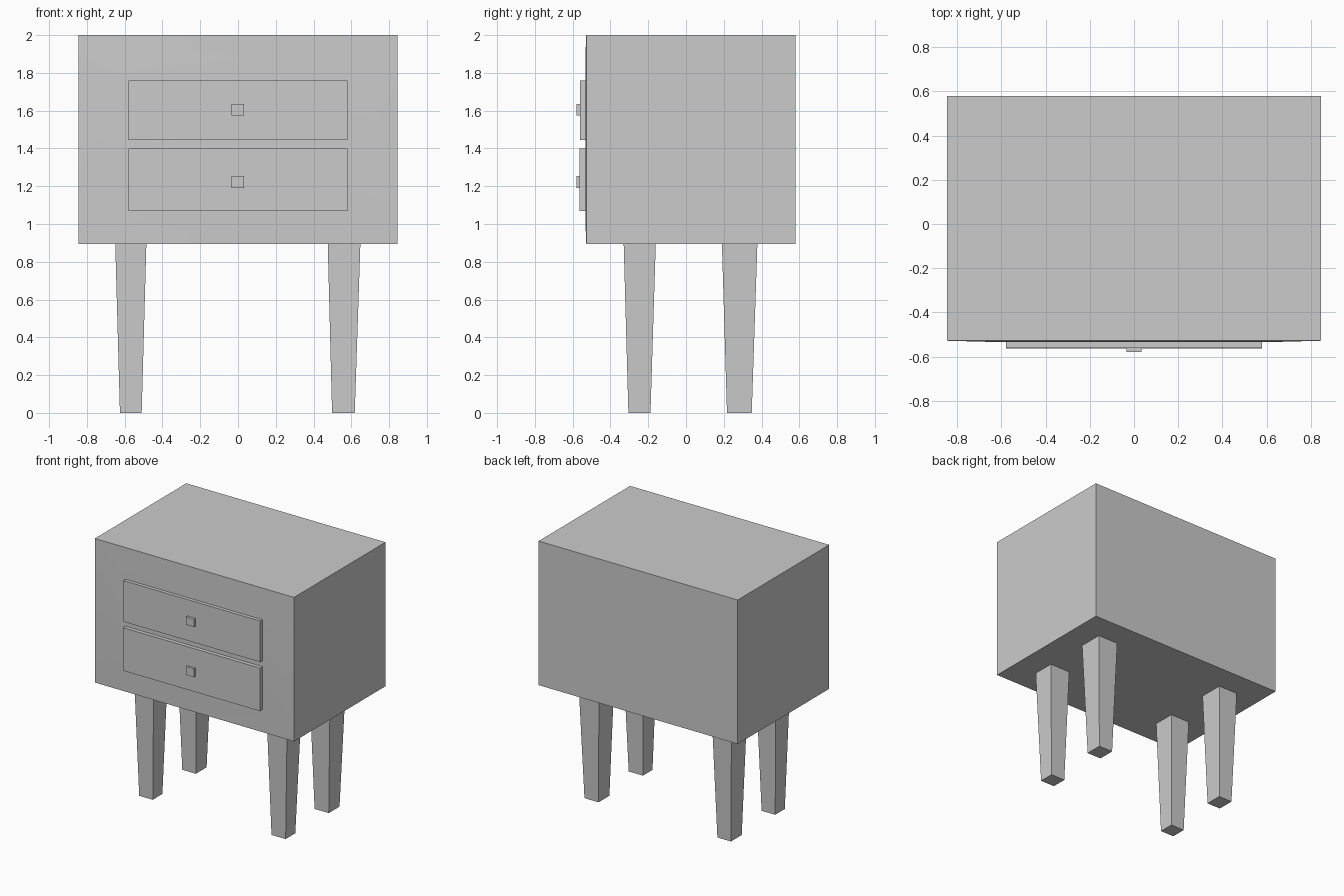
import bpy
import bmesh

if "Cube" in bpy.data.objects:
    bpy.data.objects.remove(bpy.data.objects["Cube"])


def make_object(name, bm):
    bmesh.ops.recalc_face_normals(bm, faces=bm.faces)
    mesh = bpy.data.meshes.new(name)
    bm.to_mesh(mesh)
    bm.free()
    obj = bpy.data.objects.new(name, mesh)
    bpy.context.collection.objects.link(obj)
    return obj


def loft(bm, rings):
    """Closed solid through rectangles given as lists of four corners."""
    loops = [[bm.verts.new(p) for p in ring] for ring in rings]
    for a, b in zip(loops, loops[1:]):
        for i in range(4):
            j = (i + 1) % 4
            bm.faces.new((a[i], a[j], b[j], b[i]))
    bm.faces.new(loops[0])
    bm.faces.new(loops[-1])


def upright(x0, x1, z0, z1, y):
    return [(x0, y, z0), (x1, y, z0), (x1, y, z1), (x0, y, z1)]


def level(x0, x1, y0, y1, z):
    return [(x0, y0, z), (x1, y0, z), (x1, y1, z), (x0, y1, z)]


def solid(name, rings):
    bm = bmesh.new()
    loft(bm, rings)
    obj = make_object(name, bm)
    bpy.ops.object.select_all(action='DESELECT')
    obj.select_set(True)
    bpy.context.view_layer.objects.active = obj
    bpy.ops.object.shade_smooth_by_angle(angle=0.5)
    return obj


# Cabinet box with a very slightly raised front panel
solid("cabinet", [
    upright(-0.845, 0.845, 0.895, 2.0, 0.58),
    upright(-0.845, 0.845, 0.895, 2.0, -0.528),
    upright(-0.66, 0.66, 1.02, 1.885, -0.533),
])

# Drawer fronts with square knobs
for label, z0, z1, y, k0, k1 in (("upper", 1.445, 1.76, -0.56, 1.575, 1.635),
                                 ("lower", 1.07, 1.40, -0.563, 1.19, 1.255)):
    solid(label + "_drawer", [
        upright(-0.58, 0.58, z0, z1, -0.52),
        upright(-0.58, 0.58, z0, z1, y),
    ])
    solid(label + "_knob", [
        upright(-0.035, 0.033, k0, k1, -0.55),
        upright(-0.035, 0.033, k0, k1, -0.58),
    ])

# Tapered legs: top and bottom extents on each axis
leg_x = {"left": (-0.65, -0.485, -0.625, -0.51),
         "right": (0.475, 0.648, 0.498, 0.618)}
leg_y = {"front": (-0.33, -0.16, -0.305, -0.188),
         "back": (0.19, 0.378, 0.217, 0.348)}
for side, (tx0, tx1, bx0, bx1) in leg_x.items():
    for end, (ty0, ty1, by0, by1) in leg_y.items():
        solid(f"{end}_{side}_leg", [
            level(bx0, bx1, by0, by1, 0.0),
            level(tx0, tx1, ty0, ty1, 0.9),
        ])
